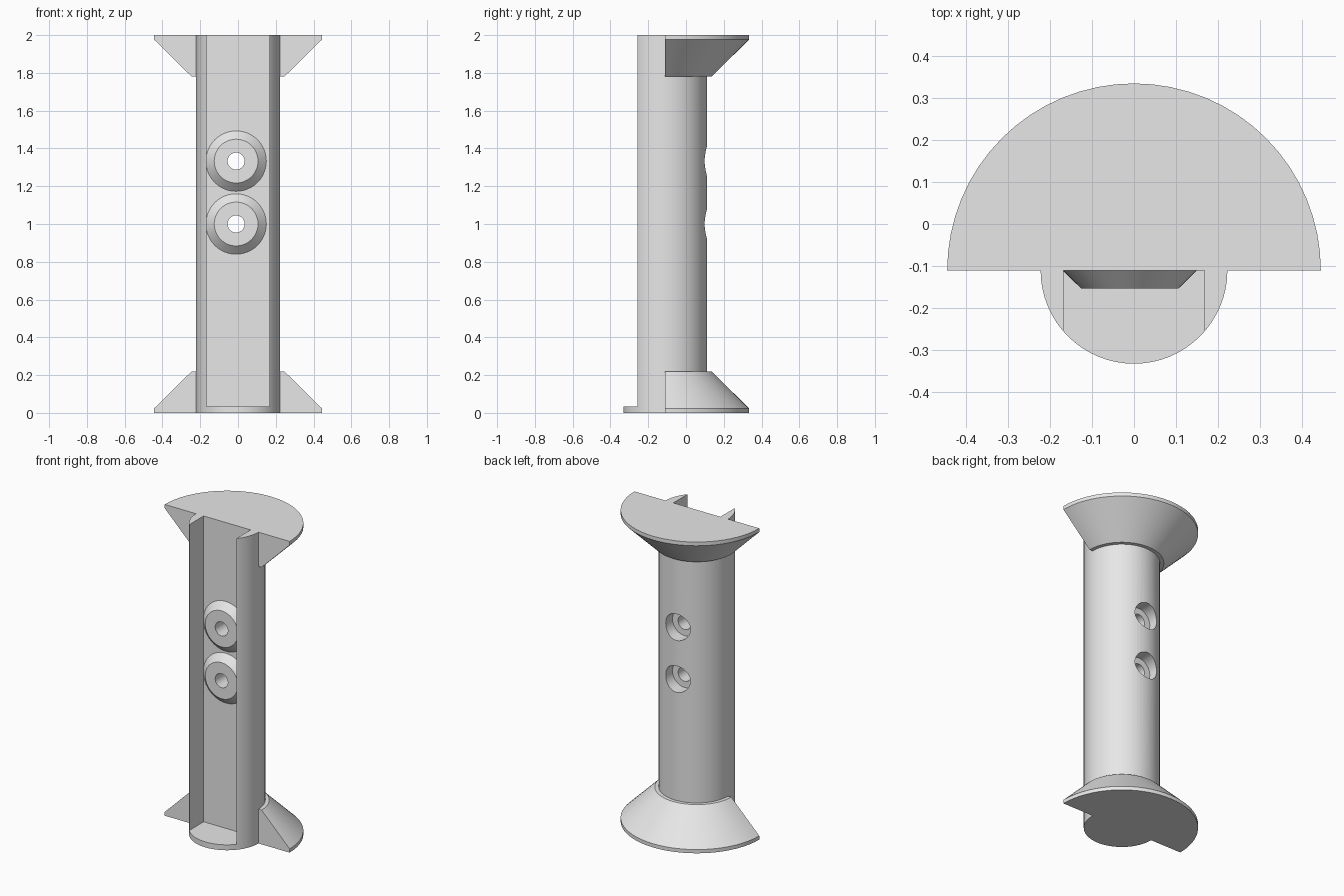
import bpy, bmesh, math
from mathutils import Matrix, Vector

AXIS_Y = -0.11          # column axis, also the plane of the slot floor
R = 0.222               # column radius
HEIGHT = 2.0
BOSS_X = -0.01
BOSS_HEIGHTS = {"lower": 1.0, "upper": 1.333}

if "Cube" in bpy.data.objects:
    bpy.data.objects.remove(bpy.data.objects["Cube"])

grey = bpy.data.materials.new("light grey")
grey.use_nodes = True
colour = (0.8, 0.8, 0.8, 1)
grey.diffuse_color = colour
grey.node_tree.nodes["Principled BSDF"].inputs["Base Color"].default_value = colour


def to_object(name, bm, matrix):
    bmesh.ops.recalc_face_normals(bm, faces=bm.faces)
    bm.transform(matrix)
    mesh = bpy.data.meshes.new(name)
    bm.to_mesh(mesh)
    bm.free()
    mesh.materials.append(grey)
    obj = bpy.data.objects.new(name, mesh)
    bpy.context.collection.objects.link(obj)
    return obj


def lathe(name, profile, matrix, closed=False, half=False, steps=64):
    """Turn a (radius, height) profile about z, fully or by half with flat ends."""
    bm = bmesh.new()
    verts = [bm.verts.new((r, 0, z)) for r, z in profile]
    pairs = list(zip(verts, verts[1:]))
    if closed:
        pairs.append((verts[-1], verts[0]))
    edges = [bm.edges.new(p) for p in pairs]
    bmesh.ops.spin(bm, geom=verts + edges, cent=(0, 0, 0), axis=(0, 0, 1),
                   angle=math.pi if half else math.tau,
                   steps=steps // 2 if half else steps)
    bmesh.ops.remove_doubles(bm, verts=bm.verts, dist=1e-5)
    if half:
        bmesh.ops.holes_fill(bm, edges=[e for e in bm.edges if e.is_boundary])
    return to_object(name, bm, matrix)


def cut(obj, cutter):
    mod = obj.modifiers.new("cut", 'BOOLEAN')
    mod.operation = 'DIFFERENCE'
    mod.solver = 'EXACT'
    mod.object = cutter
    bpy.context.view_layer.objects.active = obj
    bpy.ops.object.modifier_apply(modifier=mod.name)
    bpy.data.objects.remove(cutter)


on_axis = Matrix.Translation((0, AXIS_Y, 0))

# Column with a round foot
column = lathe("column", [(0, 0), (R, 0), (R, HEIGHT), (0, HEIGHT)], on_axis)

# Front slot, open at the top
bm = bmesh.new()
bmesh.ops.create_cube(bm, size=1)
slot_size = Vector((0.334, 0.4, 2.2))
slot_centre = Vector((0, AXIS_Y - slot_size.y / 2, 0.035 + slot_size.z / 2))
slot = to_object("slot_cutter", bm,
                 Matrix.Translation(slot_centre) @ Matrix.Diagonal(slot_size.to_4d()))
cut(column, slot)

# Half-round flares at both ends
flare_profile = [(R, 0), (0.444, 0), (0.444, 0.024), (0.245, 0.22), (R, 0.22)]
parts = [column,
         lathe("lower_flare", flare_profile, on_axis, closed=True, half=True),
         lathe("upper_flare", [(r, HEIGHT - z) for r, z in flare_profile],
               on_axis, closed=True, half=True)]

# Screw bosses in the slot, with counterbored holes from the back
for label, z in BOSS_HEIGHTS.items():
    place = (Matrix.Translation((BOSS_X, AXIS_Y, z))
             @ Matrix.Rotation(math.pi / 2, 4, 'X'))
    hole = lathe("hole_cutter", [(0, -0.3), (0.085, -0.3), (0.085, -0.14),
                                 (0.045, -0.14), (0.045, 0.1), (0, 0.1)],
                 place, steps=48)
    cut(column, hole)
    parts.append(lathe(label + "_boss", [(0.045, 0), (0.16, 0), (0.116, 0.043),
                                         (0.045, 0.043)],
                       place, closed=True, steps=48))

# Smooth round surfaces, crisp edges
for obj in bpy.context.view_layer.objects:
    obj.select_set(obj in parts)
bpy.context.view_layer.objects.active = column
bpy.ops.object.shade_smooth_by_angle(angle=math.radians(30))
